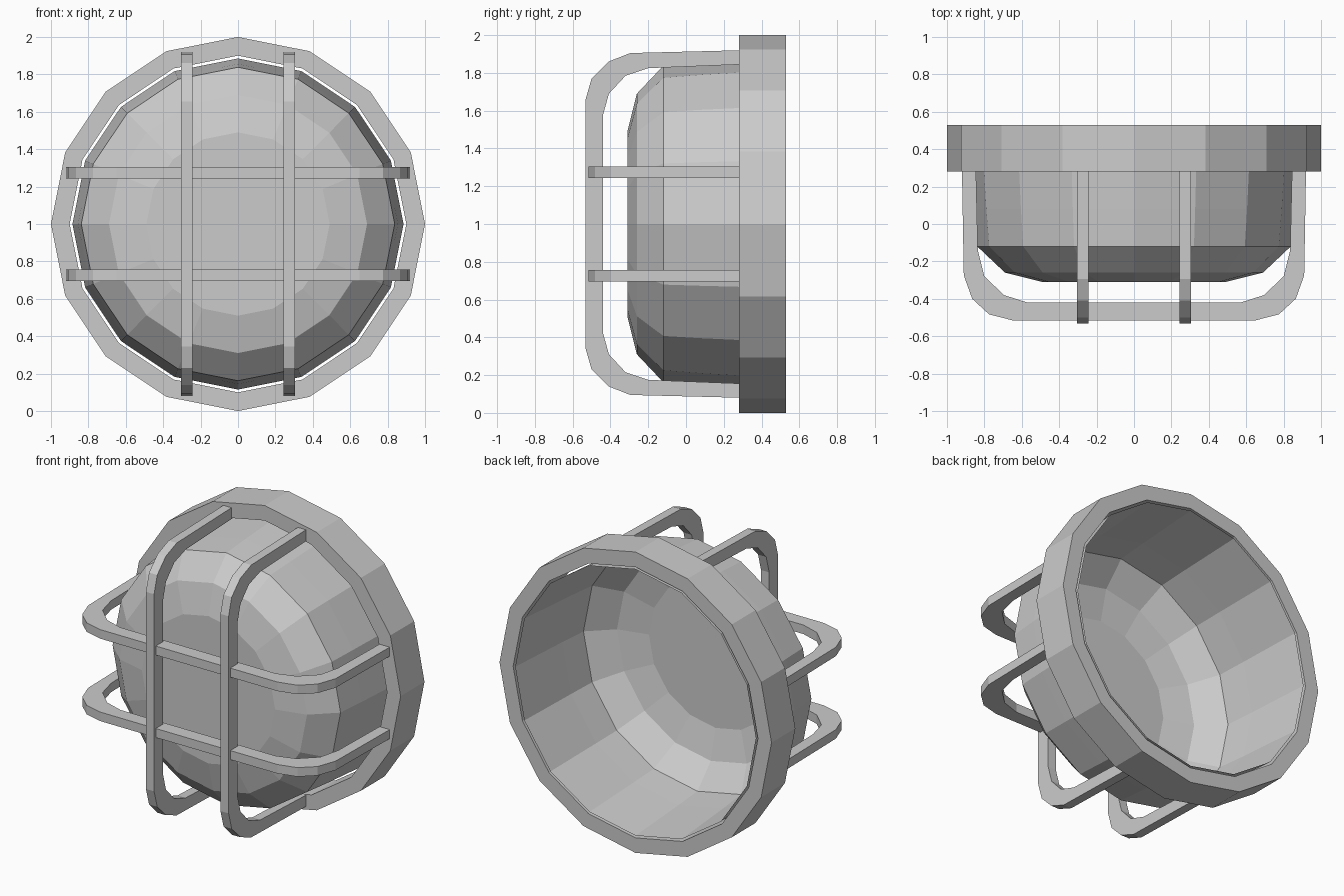
import bpy
from math import cos, sin, pi

if "Cube" in bpy.data.objects:
    bpy.data.objects.remove(bpy.data.objects["Cube"])

SIDES = 16
CENTRE_Z = 1.0


def make_object(name, verts, faces):
    mesh = bpy.data.meshes.new(name)
    mesh.from_pydata(verts, [], faces)
    mesh.update()
    ob = bpy.data.objects.new(name, mesh)
    bpy.context.collection.objects.link(ob)
    return ob


def lathe(name, profile, closed=False, cap_end=False):
    """Revolve (radius, y) points around the y axis through the lamp centre."""
    verts = [(r * cos(2 * pi * k / SIDES), y, CENTRE_Z + r * sin(2 * pi * k / SIDES))
             for r, y in profile for k in range(SIDES)]
    rows = len(profile)
    faces = []
    for i in range(rows if closed else rows - 1):
        a, b = i * SIDES, ((i + 1) % rows) * SIDES
        for k in range(SIDES):
            n = (k + 1) % SIDES
            faces.append((a + k, a + n, b + n, b + k))
    if cap_end:
        faces.append(tuple((rows - 1) * SIDES + k for k in range(SIDES)))
    return make_object(name, verts, faces)


def guard_bar(name, outer, inner, offset, vertical, width=0.06):
    """Bent flat bar: half outlines (across, y) are mirrored, then given width."""
    def full(half):
        return [(-a, y) for a, y in half] + [(a, y) for a, y in reversed(half)]

    def place(a, y, w):
        return (w, y, CENTRE_Z + a) if vertical else (a, y, CENTRE_Z + w)

    lo, hi = offset - width / 2, offset + width / 2
    verts = []
    for (oa, oy), (ia, iy) in zip(full(outer), full(inner)):
        verts += [place(oa, oy, lo), place(oa, oy, hi),
                  place(ia, iy, hi), place(ia, iy, lo)]
    count = len(verts) // 4
    faces = [(0, 1, 2, 3), tuple(4 * (count - 1) + j for j in (3, 2, 1, 0))]
    for i in range(count - 1):
        a, b = 4 * i, 4 * i + 4
        for j in range(4):
            n = (j + 1) % 4
            faces.append((a + j, b + j, b + n, a + n))
    if vertical:
        faces = [f[::-1] for f in faces]
    return make_object(name, verts, faces)


# Mounting ring
lathe("mounting_ring", [(1.0, 0.53), (1.0, 0.28), (0.9, 0.28), (0.9, 0.53)], closed=True)

# Thin lens dome, open at the back
lathe("lens_dome", [(0.885, 0.53), (0.855, 0.08), (0.838, -0.12),
                    (0.69, -0.26), (0.49, -0.31)], cap_end=True)

# Wire guard: two upright bars in front of two level bars
upright_outer = [(0.92, 0.30), (0.905, -0.295), (0.86, -0.41), (0.77, -0.50), (0.655, -0.533)]
upright_inner = [(0.845, 0.30), (0.825, -0.20), (0.785, -0.32), (0.69, -0.408), (0.575, -0.44)]
level_outer = [(0.92, 0.30), (0.91, -0.275), (0.865, -0.40), (0.775, -0.483), (0.65, -0.515)]
level_inner = [(0.845, 0.30), (0.835, -0.14), (0.80, -0.28), (0.695, -0.38), (0.57, -0.42)]
for side, label in ((-1, "a"), (1, "b")):
    guard_bar("guard_upright_" + label, upright_outer, upright_inner, side * 0.274, True)
    guard_bar("guard_level_" + label, level_outer, level_inner, side * 0.274, False)
